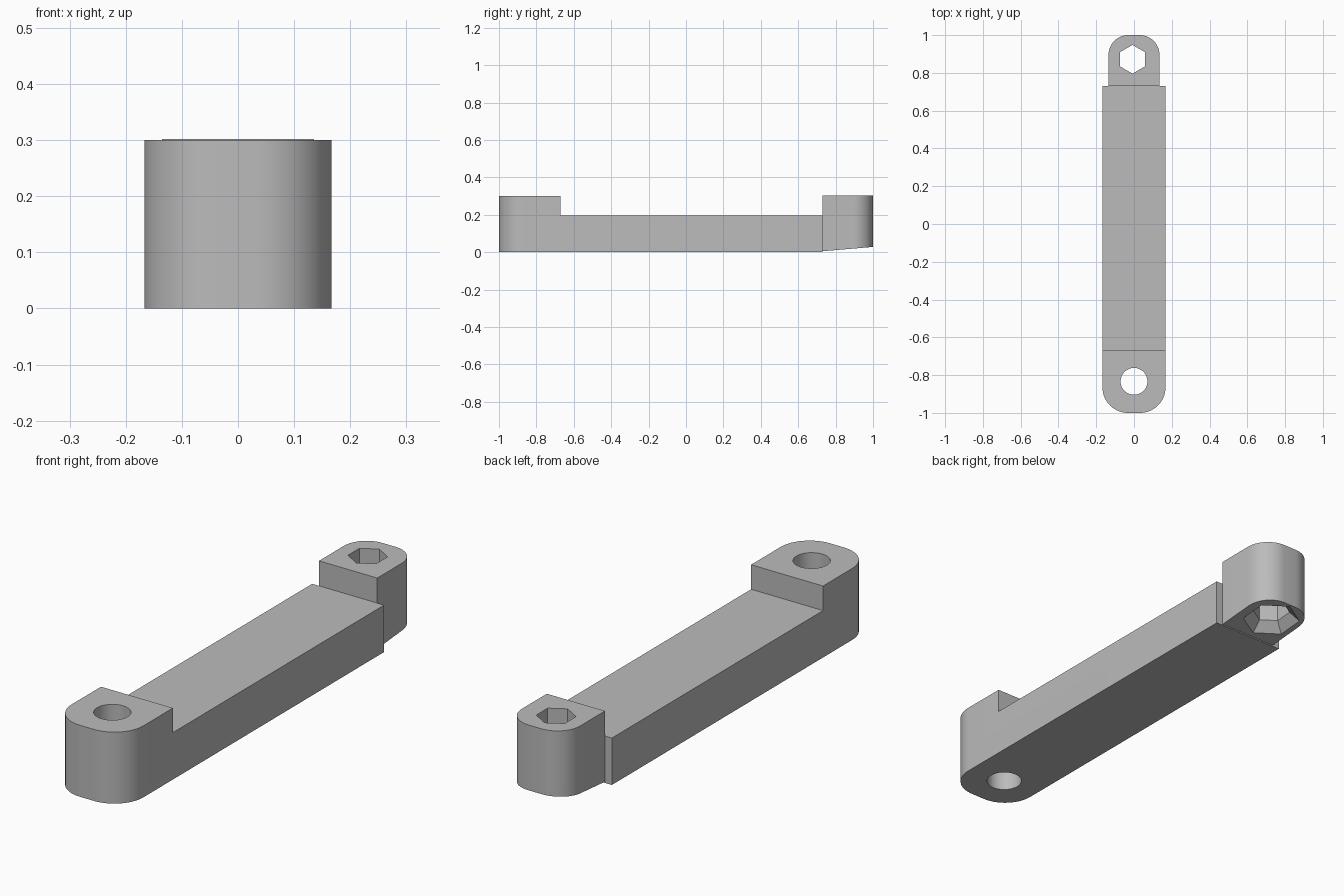
import bpy, bmesh, math

if "Cube" in bpy.data.objects:
    bpy.data.objects.remove(bpy.data.objects["Cube"], do_unlink=True)

grey = bpy.data.materials.new("plain grey")
grey.use_nodes = True
colour = (0.5, 0.5, 0.5, 1)
grey.diffuse_color = colour
grey.node_tree.nodes["Principled BSDF"].inputs["Base Color"].default_value = colour


def add_object(name, bm):
    bmesh.ops.recalc_face_normals(bm, faces=bm.faces)
    mesh = bpy.data.meshes.new(name)
    bm.to_mesh(mesh)
    bm.free()
    mesh.materials.append(grey)
    obj = bpy.data.objects.new(name, mesh)
    bpy.context.collection.objects.link(obj)
    return obj


def rounded_extrusion(name, profile, half_width, end_y, radius):
    """Extrude a side (y, z) profile across x and round its upright corners at end_y."""
    bm = bmesh.new()
    face = bm.faces.new([bm.verts.new((-half_width, y, z)) for y, z in profile])
    new = bmesh.ops.extrude_face_region(bm, geom=[face])["geom"]
    bmesh.ops.translate(bm, vec=(2 * half_width, 0, 0),
                        verts=[v for v in new if isinstance(v, bmesh.types.BMVert)])
    corners = [e for e in bm.edges
               if all(abs(v.co.y - end_y) < 1e-4 for v in e.verts)
               and abs(e.verts[0].co.x - e.verts[1].co.x) < 1e-4]
    bmesh.ops.bevel(bm, geom=corners, offset=radius, segments=14,
                    profile=0.5, affect='EDGES')
    return add_object(name, bm)


def cutter(name, sides, x, y, rings, turn=0):
    """Loft a closed prism through (z, radius, slope) rings."""
    bm = bmesh.new()
    loops = []
    for z, r, slope in rings:
        loop = []
        for i in range(sides):
            a = turn + math.tau * i / sides
            dy = r * math.sin(a)
            loop.append(bm.verts.new((x + r * math.cos(a), y + dy, z + slope * dy)))
        loops.append(loop)
    for low, high in zip(loops, loops[1:]):
        for i in range(sides):
            j = (i + 1) % sides
            bm.faces.new((low[i], low[j], high[j], high[i]))
    bm.faces.new(loops[0][::-1])
    bm.faces.new(loops[-1])
    obj = add_object(name, bm)
    obj.hide_render = True
    return obj


def cut(obj, tool):
    mod = obj.modifiers.new("hole", 'BOOLEAN')
    mod.operation, mod.solver, mod.object = 'DIFFERENCE', 'EXACT', tool
    bpy.ops.object.select_all(action='DESELECT')
    bpy.context.view_layer.objects.active = obj
    obj.select_set(True)
    bpy.ops.object.modifier_apply(modifier=mod.name)
    bpy.data.objects.remove(tool, do_unlink=True)
    bpy.ops.object.shade_smooth_by_angle(angle=math.radians(20))


# Long arm with the raised, rounded front end
arm = rounded_extrusion(
    "arm", [(-1, 0), (0.73, 0), (0.73, 0.197), (-0.67, 0.197), (-0.67, 0.3), (-1, 0.3)],
    0.167, -1, 0.135)
cut(arm, cutter("round_hole", 48, 0, -0.833, [(-0.1, 0.071, 0), (0.4, 0.071, 0)]))

# Narrow rear end with a sloping underside
rear_end = rounded_extrusion(
    "rear_end", [(0.73, 0.005), (1, 0.028), (1, 0.302), (0.73, 0.302)],
    0.135, 1, 0.105)

# Hexagonal hole that flares out at the underside
slope = 0.085
base = 0.017
cut(rear_end, cutter("hex_hole", 6, -0.008, 0.872,
                     [(base - 0.01, 0.128, slope), (base + 0.04, 0.076, slope),
                      (0.4, 0.076, 0)], math.pi / 6))
